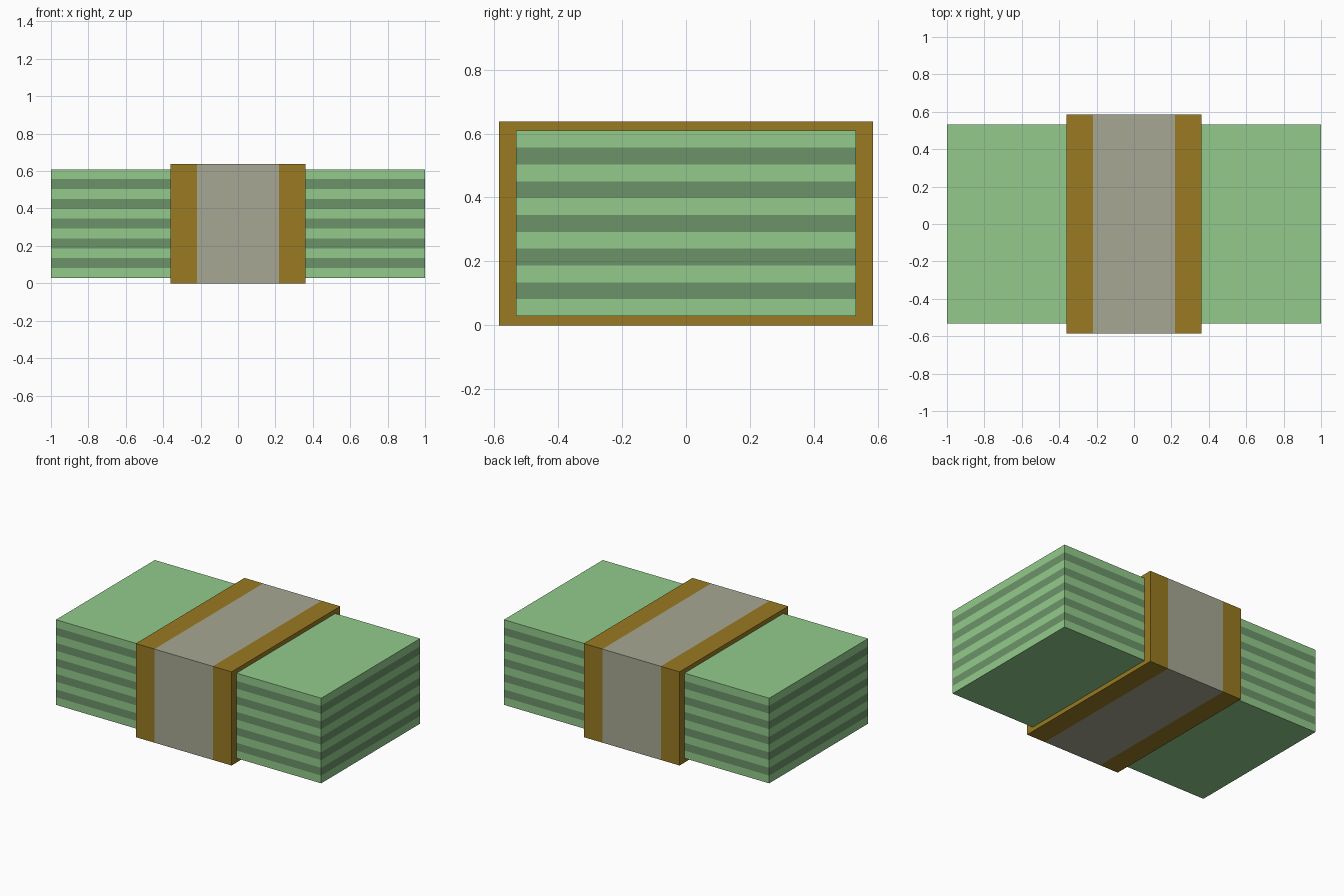
import bpy
import bmesh
from mathutils import Vector

cube = bpy.data.objects.get("Cube")
if cube:
    bpy.data.objects.remove(cube, do_unlink=True)


def material(name, rgb):
    mat = bpy.data.materials.new(name)
    mat.use_nodes = True
    mat.diffuse_color = (*rgb, 1)
    mat.node_tree.nodes["Principled BSDF"].inputs["Base Color"].default_value = (*rgb, 1)
    return mat


light_green = material("light green", (0.292, 0.590, 0.260))
dark_green = material("dark green", (0.150, 0.296, 0.141))
gold = material("gold", (0.319, 0.195, 0.016))
grey = material("warm grey", (0.386, 0.386, 0.292))


def striped_box(name, size, centre, axis, cuts, mats, rule):
    """Box sliced across an axis, with each face coloured by its position."""
    bm = bmesh.new()
    bmesh.ops.create_cube(bm, size=1)
    bmesh.ops.scale(bm, vec=size, verts=bm.verts)
    bmesh.ops.translate(bm, vec=centre, verts=bm.verts)
    normal = Vector((0, 0, 0))
    normal[axis] = 1
    for cut in cuts:
        bmesh.ops.bisect_plane(bm, geom=bm.verts[:] + bm.edges[:] + bm.faces[:],
                               plane_co=normal * cut, plane_no=normal)
    for face in bm.faces:
        face.material_index = rule(face.calc_center_median()[axis])
    mesh = bpy.data.meshes.new(name)
    bm.to_mesh(mesh)
    bm.free()
    for mat in mats:
        mesh.materials.append(mat)
    obj = bpy.data.objects.new(name, mesh)
    bpy.context.collection.objects.link(obj)
    return obj


# Stack of notes: alternating layers, light at the top and bottom
layers, bottom, top = 11, 0.029, 0.609
step = (top - bottom) / layers


def layer_colour(z):
    index = min(max(int((z - bottom) / step), 0), layers - 1)
    return index % 2


striped_box("note_stack", (2, 1.064, top - bottom), (0, 0, (top + bottom) / 2), 2,
            [bottom + step * i for i in range(1, layers)],
            (light_green, dark_green), layer_colour)

# Paper band wrapped around the stack: grey centre with gold borders
stripe = 0.22
striped_box("paper_band", (0.722, 1.17, 0.638), (0, 0, 0.319), 0, (-stripe, stripe),
            (grey, gold), lambda x: int(abs(x) > stripe))
